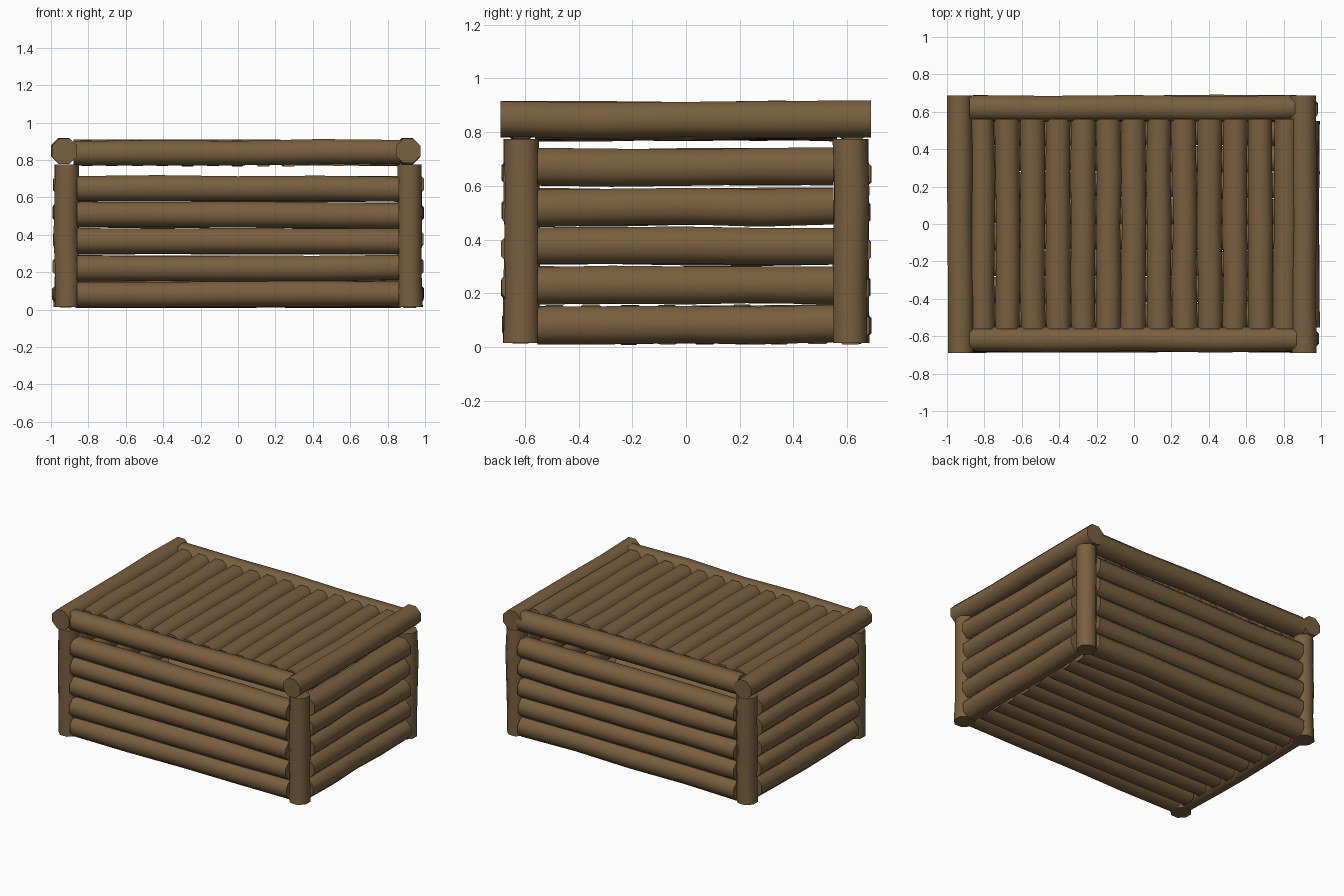
import bpy, bmesh, math, random
from mathutils import Vector

if "Cube" in bpy.data.objects:
    bpy.data.objects.remove(bpy.data.objects["Cube"])

random.seed(4)

wood = bpy.data.materials.new("brown wood")
wood.diffuse_color = (0.19, 0.115, 0.05, 1)
wood.use_nodes = True
wood.node_tree.nodes["Principled BSDF"].inputs["Base Color"].default_value = wood.diffuse_color


def log(name, start, end, r=0.072, wobble=0.005, segments=4):
    """Eight-sided, slightly crooked log between two points."""
    a, b = Vector(start), Vector(end)
    d = (b - a).normalized()
    up = Vector((1, 0, 0)) if abs(d.z) > 0.9 else Vector((0, 0, 1))
    u = d.cross(up).normalized()
    v = d.cross(u)
    bm = bmesh.new()
    rings = []
    for i in range(segments + 1):
        c = a.lerp(b, i / segments)
        c += u * random.uniform(-wobble, wobble) + v * random.uniform(-wobble, wobble)
        rad = r * random.uniform(0.98, 1.04)
        rings.append([bm.verts.new(c + u * rad * math.cos(t) + v * rad * math.sin(t))
                      for t in [math.radians(22.5 + 45 * k) for k in range(8)]])
    for p, q in zip(rings, rings[1:]):
        for k in range(8):
            bm.faces.new((p[k], p[(k + 1) % 8], q[(k + 1) % 8], q[k]))
    bm.faces.new(rings[0])
    bm.faces.new(rings[-1])
    bmesh.ops.recalc_face_normals(bm, faces=bm.faces[:])
    # smooth round the bark, sharp at the sawn ends
    for f in bm.faces:
        f.smooth = len(f.verts) == 4
    for e in bm.edges:
        if any(len(f.verts) == 8 for f in e.link_faces):
            e.smooth = False
    me = bpy.data.meshes.new(name)
    bm.to_mesh(me)
    bm.free()
    me.materials.append(wood)
    ob = bpy.data.objects.new(name, me)
    bpy.context.collection.objects.link(ob)


# corner posts
for sx, xn in ((-1, "left"), (1, "right")):
    for sy, yn in ((-1, "front"), (1, "back")):
        log(f"{yn}_{xn}_post", (sx * 0.917, sy * 0.613, 0.015),
            (sx * 0.917, sy * 0.613, 0.775), 0.07)

# front and back walls
for sy, yn in ((-1, "front"), (1, "back")):
    for i in range(5):
        z = 0.083 + 0.141 * i
        log(f"{yn}_wall_log_{i}", (-0.86, sy * 0.617, z), (0.86, sy * 0.617, z), 0.073)

# side walls
for sx, xn in ((-1, "left"), (1, "right")):
    for i in range(5):
        z = 0.084 + 0.146 * i
        log(f"{xn}_wall_log_{i}", (sx * 0.919, -0.553, z), (sx * 0.919, 0.55, z), 0.074)

# floor
for i in range(8):
    y = -0.49 + 0.14 * i
    log(f"floor_log_{i}", (-0.87, y, 0.083), (0.87, y, 0.083), 0.074)

# lid frame
for x, xn in ((-0.93, "left"), (0.907, "right")):
    log(f"lid_{xn}_beam", (x, -0.69, 0.847), (x, 0.688, 0.847), 0.072, 0.004)
for sy, yn in ((-1, "front"), (1, "back")):
    log(f"lid_{yn}_beam", (-0.88, sy * 0.618, 0.84), (0.87, sy * 0.618, 0.84), 0.071)

# lid slats
for i in range(13):
    x = -0.81 + 0.135 * i
    log(f"lid_slat_{i}", (x, -0.562, 0.837), (x, 0.562, 0.837), 0.07)
